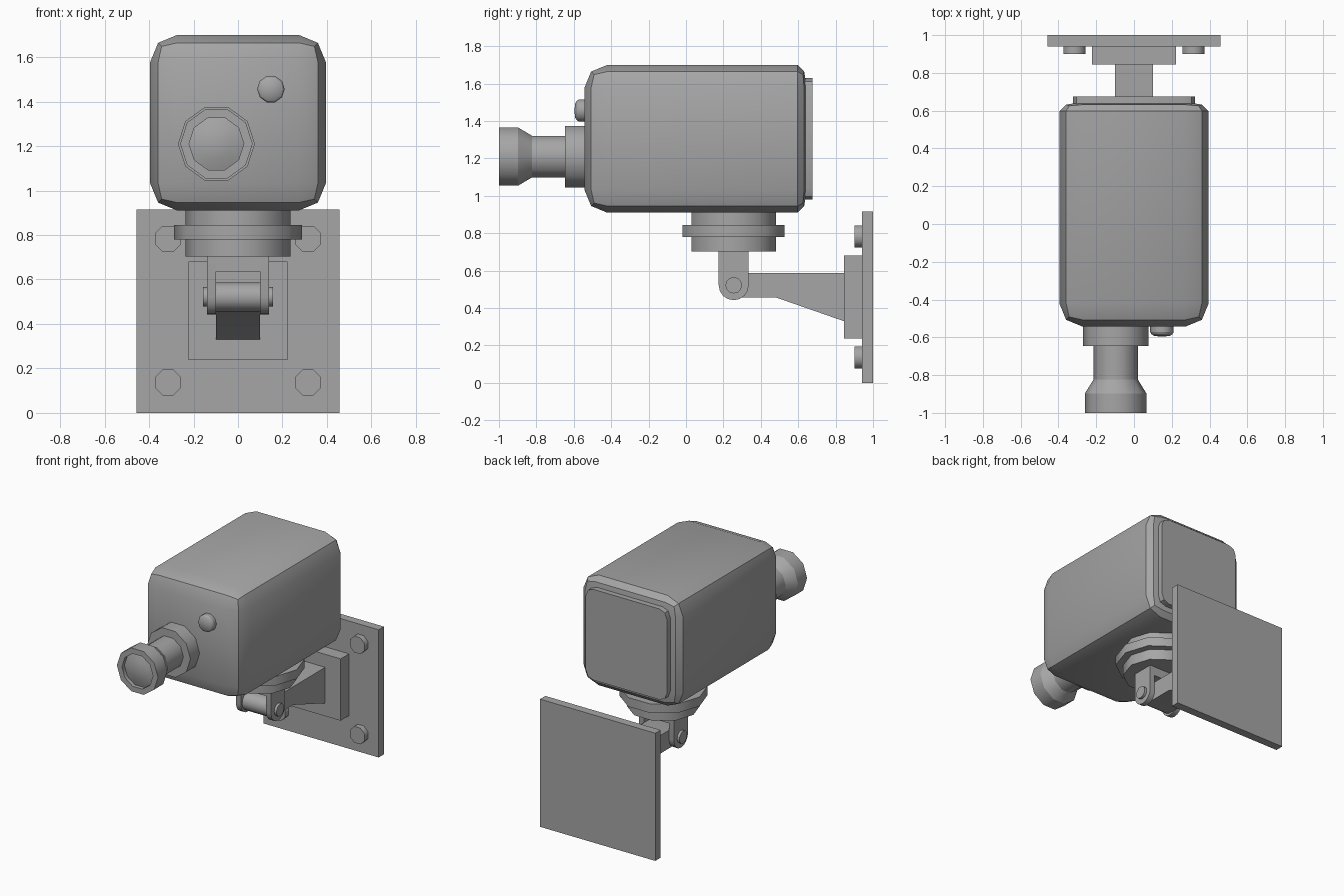
import bpy, bmesh
from math import pi, sin, cos, atan2, radians
from mathutils import Matrix

if "Cube" in bpy.data.objects:
    bpy.data.objects.remove(bpy.data.objects["Cube"])

# one dark grey paint for all parts
PAINT = bpy.data.materials.new("dark_grey")
PAINT.diffuse_color = (0.38, 0.38, 0.38, 1)
PAINT.use_nodes = True
PAINT.node_tree.nodes["Principled BSDF"].inputs["Base Color"].default_value = PAINT.diffuse_color


def finish(name, bm, angle=30):
    bmesh.ops.recalc_face_normals(bm, faces=bm.faces)
    me = bpy.data.meshes.new(name)
    bm.to_mesh(me)
    bm.free()
    me.materials.append(PAINT)
    ob = bpy.data.objects.new(name, me)
    bpy.context.collection.objects.link(ob)
    bpy.ops.object.select_all(action='DESELECT')
    ob.select_set(True)
    bpy.context.view_layer.objects.active = ob
    bpy.ops.object.shade_smooth_by_angle(angle=radians(angle), keep_sharp_edges=True)
    return ob


def box(name, x, y, z, bevel=0, only_y=False, rear=1):
    """Box from (min, max) ranges; two-segment rounded edges, rear rounding squashed by 'rear'."""
    bm = bmesh.new()
    bmesh.ops.create_cube(bm, size=1)
    for v in bm.verts:
        v.co = [(r[0] + r[1]) / 2 + c * (r[1] - r[0]) for c, r in zip(v.co, (x, y, z))]
    if bevel:
        edges = [e for e in bm.edges if not only_y
                 or abs(e.verts[0].co.y - e.verts[1].co.y) > 1e-4]
        bmesh.ops.bevel(bm, geom=edges, offset=bevel, segments=2, profile=0.5, affect='EDGES')
    for v in bm.verts:
        if v.co.y > 0:
            v.co.y = y[1] - (y[1] - v.co.y) * rear
    return finish(name, bm)


def lathe(name, pts, loc, n=10, rot=None, phase=0):
    """Turn (radius, height) points into an n-sided solid; smooth around, sharp at corners."""
    bm = bmesh.new()
    rings = []
    for r, h in pts:
        if r == 0:
            rings.append([bm.verts.new((0, 0, h))] * n)
        else:
            rings.append([bm.verts.new((r * cos(phase + 2 * pi * i / n),
                                        r * sin(phase + 2 * pi * i / n), h)) for i in range(n)])
    for a, b in zip(rings, rings[1:]):
        for i in range(n):
            j = (i + 1) % n
            bm.faces.new(list(dict.fromkeys((a[i], a[j], b[j], b[i]))))
    for ring, p in ((rings[0], pts[0]), (rings[-1], pts[-1])):
        if p[0] > 0:
            bm.faces.new(ring)
    for k in range(1, len(pts) - 1):
        (r0, h0), (r1, h1), (r2, h2) = pts[k - 1:k + 2]
        turn = atan2(h2 - h1, r2 - r1) - atan2(h1 - h0, r1 - r0)
        if cos(turn) < cos(radians(28)):
            for i in range(n):
                bm.edges.get((rings[k][i], rings[k][(i + 1) % n])).smooth = False
    bm.transform(Matrix.Translation(loc) @ (rot or Matrix()))
    return finish(name, bm, 50)


def extrude_x(name, pts, x0, x1):
    """Extrude a (y, z) outline along x."""
    bm = bmesh.new()
    f = bm.faces.new([bm.verts.new((x0, y, z)) for y, z in pts])
    new = bmesh.ops.extrude_face_region(bm, geom=[f], use_keep_orig=True)['geom']
    for v in new:
        if isinstance(v, bmesh.types.BMVert):
            v.co.x = x1
    return finish(name, bm)


def arc(cy, cz, r, a0, a1, n):
    return [(cy + r * cos(radians(a0 + (a1 - a0) * i / n)),
             cz + r * sin(radians(a0 + (a1 - a0) * i / n))) for i in range(n + 1)]


FWD = Matrix.Rotation(pi / 2, 4, 'X')    # local z -> -y
SIDE = Matrix.Rotation(pi / 2, 4, 'Y')   # local z -> +x
PY, PZ = 0.255, 0.522                    # hinge pin position

# camera housing and rear cover
box("housing", (-0.395, 0.395), (-0.543, 0.646), (0.91, 1.70), 0.122, rear=0.4)
box("rear_cover", (-0.322, 0.322), (0.62, 0.676), (0.98, 1.63), 0.06, True)

# lens barrel with flange, flared hood and domed glass
lathe("lens_barrel", [(0.173, 0.5), (0.173, 0.647), (0.117, 0.647), (0.117, 0.823),
                      (0.163, 0.897), (0.163, 1.0), (0.123, 1.0), (0.123, 0.972),
                      (0.07, 0.99), (0, 0.998)], (-0.097, 0, 1.21), rot=FWD)

# indicator light
lathe("indicator_light", [(0.062, 0.52), (0.062, 0.572), (0.056, 0.583), (0.042, 0.592),
                          (0, 0.597)], (0.148, 0, 1.456), rot=FWD)

# swivel base under the housing
lathe("swivel_base", [(0.237, 0.703), (0.237, 0.78), (0.287, 0.78), (0.287, 0.845),
                      (0.237, 0.845), (0.237, 0.93)], (0, 0.255, 0))

# hinge fork, pin and web
fork = [(PY - 0.08, 0.71)] + arc(PY, PZ, 0.08, 180, 360, 8) + [(PY + 0.08, 0.71)]
for side, s in (("left", -1), ("right", 1)):
    extrude_x("fork_" + side, fork, s * 0.1, s * 0.139)
box("fork_web", (-0.1, 0.1), (PY - 0.08, PY + 0.08), (0.637, 0.71))
lathe("hinge_pin", [(0.044, -0.157), (0.044, 0.157)], (0, PY, PZ), n=12, rot=SIDE)

# bracket arm with rounded knuckle
extrude_x("bracket_arm", arc(PY, PZ, 0.065, 90, 270, 8)
          + [(0.48, 0.457), (0.85, 0.328), (0.85, 0.587)], -0.1, 0.1)

# wall mount
box("mount_block", (-0.222, 0.222), (0.845, 0.945), (0.237, 0.68))
box("wall_plate", (-0.457, 0.457), (0.94, 1.0), (0, 0.915))
for i, (x, z) in enumerate([(x, z) for x in (-0.315, 0.315) for z in (0.136, 0.783)]):
    lathe(f"bolt_{i + 1}", [(0.063, -0.945), (0.063, -0.9)], (x, 0, z), n=8, rot=FWD, phase=pi / 8)
